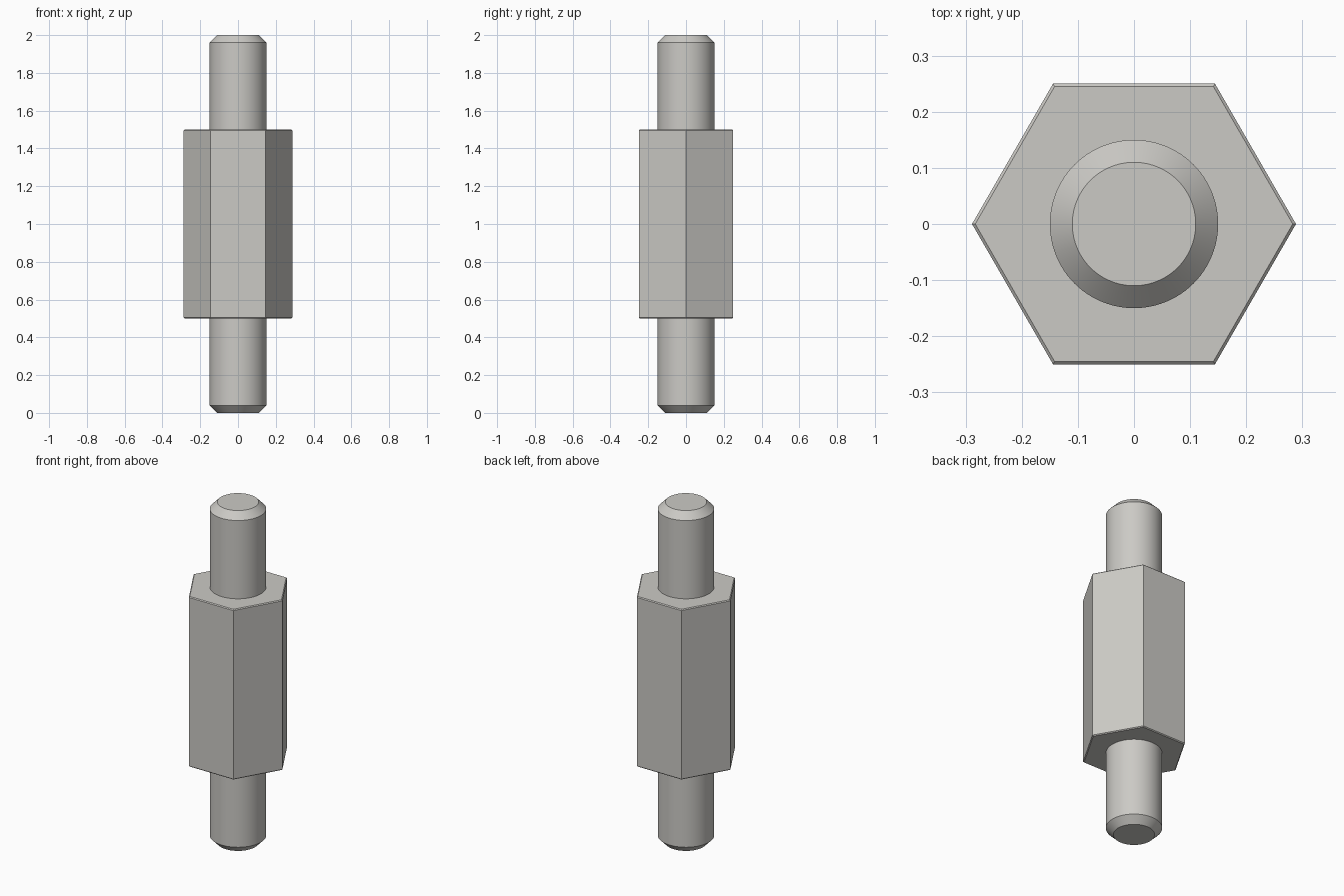
import bpy, bmesh
from math import cos, sin, pi, radians

cube = bpy.data.objects.get("Cube")
if cube:
    bpy.data.objects.remove(cube, do_unlink=True)

# Single metal colour
COLOUR = (0.60, 0.59, 0.56, 1.0)
metal = bpy.data.materials.new("light_warm_grey_metal")
metal.use_nodes = True
metal.diffuse_color = COLOUR
metal.node_tree.nodes["Principled BSDF"].inputs["Base Color"].default_value = COLOUR


def turned_part(name, profile, sides):
    """Stack regular polygons of (radius, z) into a closed solid."""
    bm = bmesh.new()
    rings = [[bm.verts.new((r * cos(2 * pi * i / sides), r * sin(2 * pi * i / sides), z))
              for i in range(sides)] for r, z in profile]
    for low, high in zip(rings, rings[1:]):
        for i in range(sides):
            j = (i + 1) % sides
            bm.faces.new((low[i], low[j], high[j], high[i]))
    bm.faces.new(rings[0][::-1])
    bm.faces.new(rings[-1])
    mesh = bpy.data.meshes.new(name)
    bm.to_mesh(mesh)
    bm.free()
    mesh.materials.append(metal)
    obj = bpy.data.objects.new(name, mesh)
    bpy.context.collection.objects.link(obj)
    bpy.ops.object.select_all(action="DESELECT")
    obj.select_set(True)
    bpy.context.view_layer.objects.active = obj
    bpy.ops.object.shade_smooth_by_angle(angle=radians(25))
    return obj


# Hexagonal body: 0.5 across flats, with a tiny chamfer on both ends
APOTHEM, CHAMFER = 0.25, 0.005
outer = APOTHEM / cos(pi / 6)
inner = (APOTHEM - CHAMFER) / cos(pi / 6)
turned_part("hex_body", [(inner, 0.5), (outer, 0.5 + CHAMFER),
                         (outer, 1.5 - CHAMFER), (inner, 1.5)], 6)

# Round studs with chamfered tips, seated just inside the body
TIP, RADIUS = 0.11, 0.15
turned_part("lower_stud", [(TIP, 0), (RADIUS, 0.04), (RADIUS, 0.51)], 96)
turned_part("upper_stud", [(RADIUS, 1.49), (RADIUS, 1.96), (TIP, 2)], 96)
